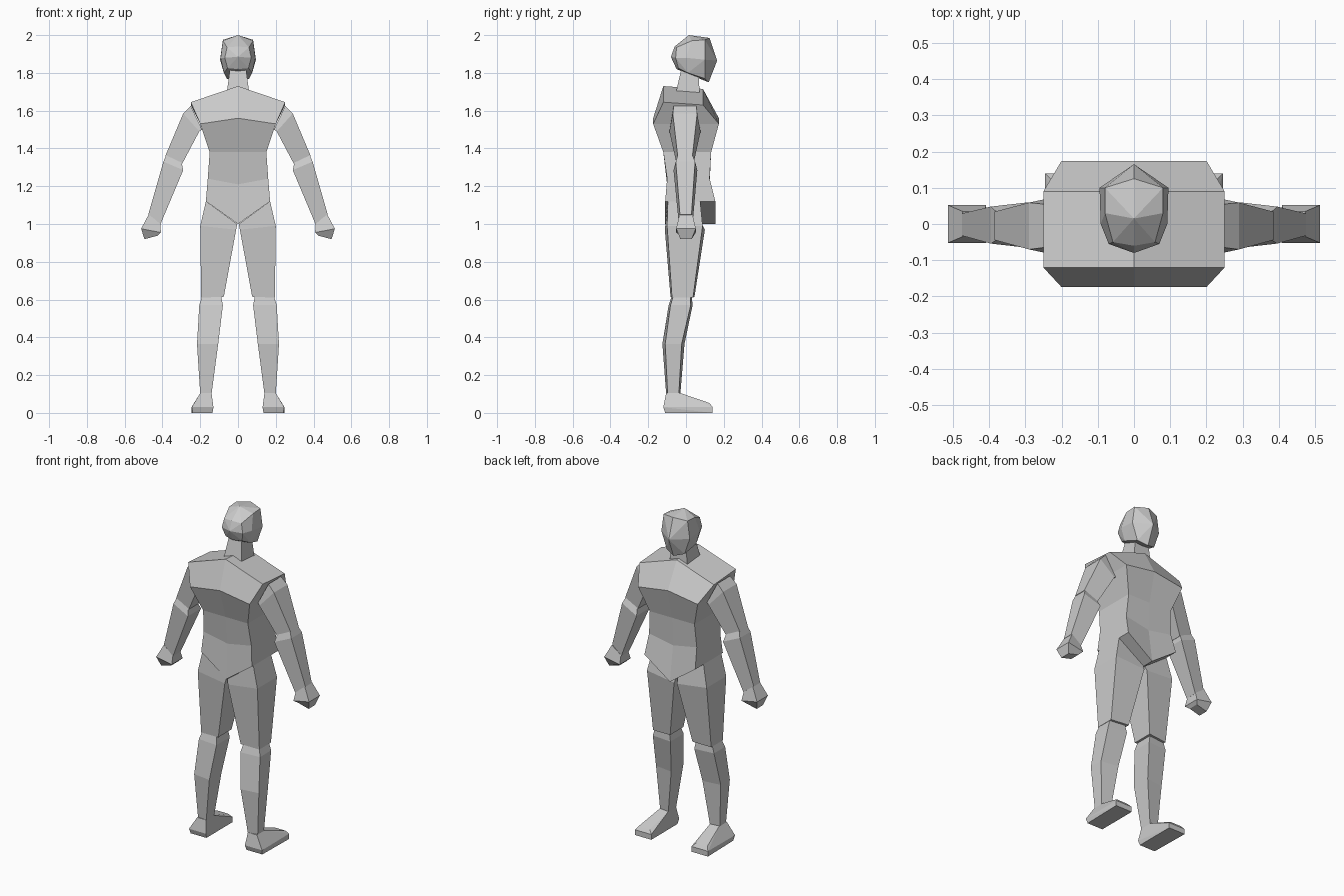
import bpy
import bmesh

cube = bpy.data.objects.get("Cube")
if cube:
    bpy.data.objects.remove(cube, do_unlink=True)

grey = bpy.data.materials.new("plain_grey")
grey.use_nodes = True
shade = (0.6, 0.6, 0.6, 1)
grey.diffuse_color = shade
grey.node_tree.nodes["Principled BSDF"].inputs["Base Color"].default_value = shade


def finish(name, bm):
    """Turn a bmesh into a flat-shaded object."""
    bmesh.ops.recalc_face_normals(bm, faces=bm.faces)
    mesh = bpy.data.meshes.new(name)
    bm.to_mesh(mesh)
    bm.free()
    mesh.materials.append(grey)
    obj = bpy.data.objects.new(name, mesh)
    bpy.context.collection.objects.link(obj)
    return obj


def loft(name, rings):
    """Skin a stack of rings; the end caps fold along the centre line."""
    bm = bmesh.new()
    loops = [[bm.verts.new(point) for point in ring] for ring in rings]
    count = len(loops[0])
    for lower, upper in zip(loops, loops[1:]):
        for i in range(count):
            j = (i + 1) % count
            bm.faces.new((lower[i], lower[j], upper[j], upper[i]))
    for cap in (loops[0], loops[-1]):
        if count > 4:
            half = count // 2
            bm.faces.new(cap[:half + 1])
            bm.faces.new(cap[half:] + cap[:1])
        else:
            bm.faces.new(cap)
    return finish(name, bm)


def hull(name, points):
    """Wrap a convex faceted solid around the points."""
    bm = bmesh.new()
    for point in points:
        bm.verts.new(point)
    bmesh.ops.convex_hull(bm, input=bm.verts)
    bmesh.ops.dissolve_limit(bm, angle_limit=0.03, verts=bm.verts, edges=bm.edges)
    return finish(name, bm)


def body_ring(width, side_z, mid_z, back, front, tilt=0):
    """Six-point ring with a ridge on the centre line."""
    return [(0, back, mid_z), (width, back, side_z),
            (width, front, side_z - tilt), (0, front, mid_z - tilt),
            (-width, front, side_z - tilt), (-width, back, side_z)]


def limb_ring(side, outer_x, outer_z, inner_x, inner_z, back, front, inset):
    """Four-point ring whose outer edge is narrower than its inner edge."""
    return [(side * outer_x, back + inset, outer_z), (side * inner_x, back, inner_z),
            (side * inner_x, front, inner_z), (side * outer_x, front - inset, outer_z)]


# Torso, with a pointed pelvis and sloping shoulders
loft("torso", [
    body_ring(.17, 1.12, 1, -.11, .155),
    body_ring(.16, 1.24, 1.21, -.1, .125),
    body_ring(.15, 1.38, 1.38, -.12, .133),
    body_ring(.2, 1.53, 1.56, -.174, .174),
    body_ring(.25, 1.645, 1.73, -.12, .09, .015),
])

# Neck
loft("neck", [
    body_ring(.06, 1.69, 1.69, -.055, .072),
    body_ring(.04, 1.84, 1.84, -.02, .065),
])

# Head: centre-line points, then paired side points
head_points = [(0, y, z) for y, z in (
    (.015, 2), (.125, 1.985), (.165, 1.865), (.12, 1.75),
    (-.05, 1.82), (-.08, 1.885), (-.06, 1.94))]
for x, y, z in ((.08, .1, 1.975), (.08, .03, 1.97), (.058, -.05, 1.935),
                (.095, .1, 1.87), (.092, 0, 1.88), (.07, -.055, 1.88),
                (.06, .1, 1.77), (.075, .01, 1.8), (.055, -.04, 1.825)):
    head_points += [(x, y, z), (-x, y, z)]
hull("head", head_points)

# Limb sections: outer x, outer z, inner x, inner z, back, front, inset
limbs = {
    "upper_arm": [
        (.25, 1.625, .19, 1.5, -.08, .07, .015),
        (.29, 1.585, .205, 1.49, -.088, .077, .018),
        (.385, 1.36, .295, 1.32, -.05, .04, .006)],
    "forearm": [
        (.38, 1.365, .298, 1.325, -.05, .04, .006),
        (.395, 1.33, .29, 1.285, -.066, .06, .012),
        (.475, 1.05, .41, 1, -.038, .035, .006)],
    "hand": [
        (.473, 1.05, .412, 1.005, -.035, .035, 0),
        (.513, .975, .408, .955, -.052, .052, 0),
        (.495, .92, .425, .938, -.03, .03, 0)],
    "thigh": [
        (.17, 1.12, .004, 1, -.106, .085, .01),
        (.2, .99, .01, .97, -.112, .1, .012),
        (.195, .61, .075, .615, -.082, .045, .008)],
    "shin": [
        (.19, .62, .09, .62, -.075, .03, .008),
        (.205, .57, .08, .57, -.092, .035, .01),
        (.217, .365, .105, .365, -.125, -.008, .015),
        (.2, .1, .14, .1, -.105, -.03, .008)],
}

# Foot profile: inner x, outer x, y, z
foot = ((.14, .2, -.105, .105), (.14, .2, -.03, .105),
        (.155, .23, .125, .052), (.135, .245, .14, .032),
        (.135, .245, .14, 0), (.13, .245, -.12, .03), (.135, .24, -.11, 0))

for label, side in (("left", 1), ("right", -1)):
    for part, sections in limbs.items():
        loft(label + "_" + part, [limb_ring(side, *section) for section in sections])
    hull(label + "_foot", [(side * x, y, z) for inner, outer, y, z in foot
                           for x in (inner, outer)])
